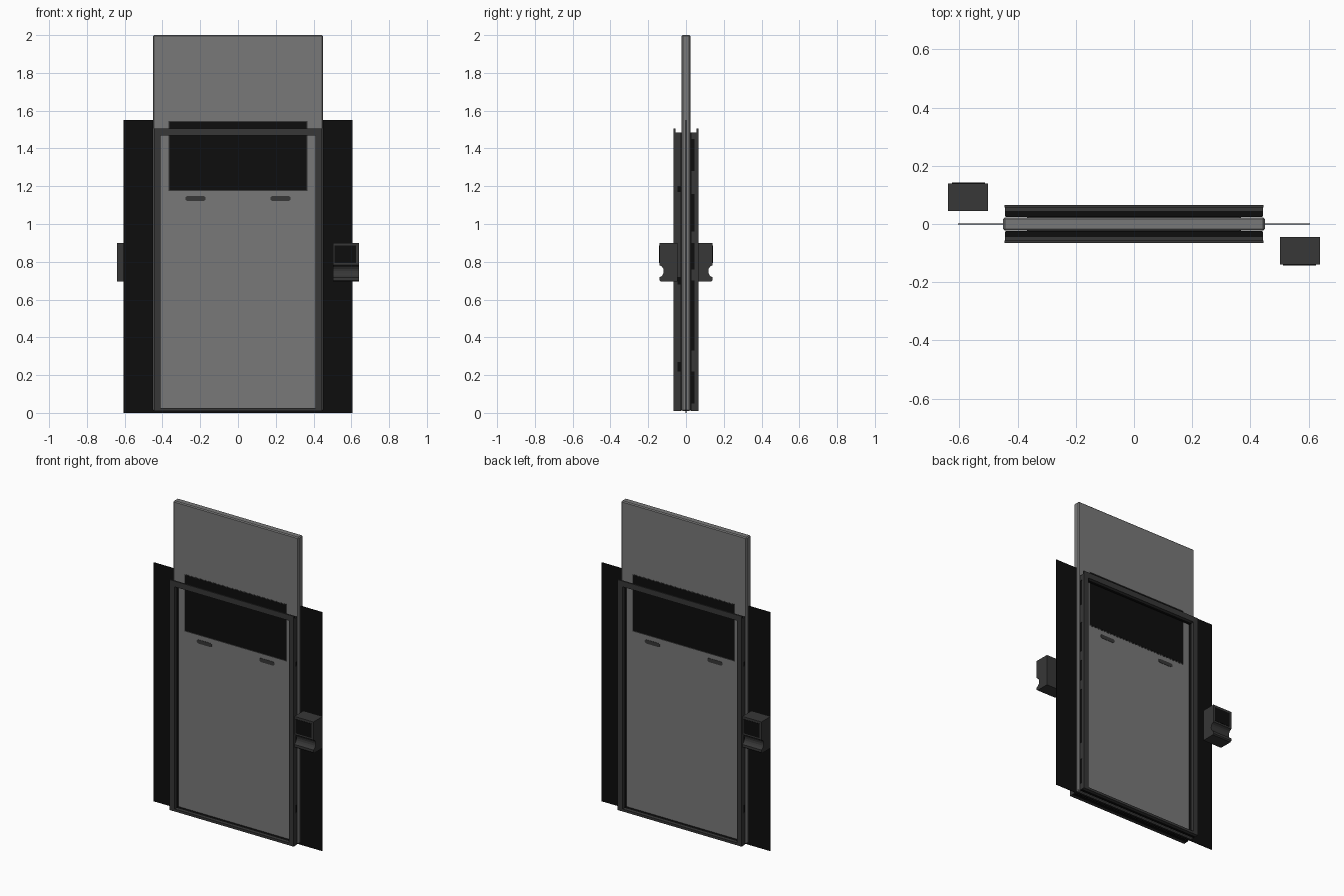
import bpy, bmesh, math
from mathutils import Matrix

if "Cube" in bpy.data.objects:
    bpy.data.objects.remove(bpy.data.objects["Cube"])


def material(name, v):
    m = bpy.data.materials.new(name)
    m.diffuse_color = (v, v, v, 1)
    m.use_nodes = True
    m.node_tree.nodes["Principled BSDF"].inputs["Base Color"].default_value = m.diffuse_color
    return m


DOOR = material("mid grey metal", 0.19)
TRIM = material("dark grey metal", 0.038)
BLACK = material("black", 0.004)
TURN = Matrix.Rotation(math.pi, 4, 'Z')


def finish(name, bm, mats, both=False):
    """Make an object; optionally add the copy for the back side."""
    bmesh.ops.recalc_face_normals(bm, faces=bm.faces)
    me = bpy.data.meshes.new(name)
    bm.to_mesh(me)
    bm.free()
    for m in mats:
        me.materials.append(m)
    for side in (("front", "back") if both else ("",)):
        ob = bpy.data.objects.new(f"{name}_{side}" if side else name, me)
        bpy.context.collection.objects.link(ob)
        if side == "back":
            ob.matrix_world = TURN
    return ob


def add_box(bm, x0, x1, y0, y1, z0, z1):
    r = bmesh.ops.create_cube(bm, size=1)
    bmesh.ops.scale(bm, vec=(x1 - x0, y1 - y0, z1 - z0), verts=r["verts"])
    bmesh.ops.translate(bm, vec=((x0 + x1) / 2, (y0 + y1) / 2, (z0 + z1) / 2), verts=r["verts"])


def box(name, dims, mat, both=False):
    bm = bmesh.new()
    add_box(bm, *dims)
    return finish(name, bm, [mat], both)


def prism(name, points, depth, matrix, mats, both=False):
    """Extrude a flat outline along its local z."""
    bm = bmesh.new()
    f = bm.faces.new([bm.verts.new((a, b, 0)) for a, b in points])
    r = bmesh.ops.extrude_face_region(bm, geom=[f])
    vs = [v for v in r["geom"] if isinstance(v, bmesh.types.BMVert)]
    bmesh.ops.translate(bm, vec=(0, 0, depth), verts=vs)
    bm.transform(matrix)
    return finish(name, bm, mats, both)


def ring(name, hw, top, y0, y1, mat):
    """Rectangular door surround with a shared opening."""
    bm = bmesh.new()
    outer = [(-hw, 0.01), (hw, 0.01), (hw, top), (-hw, top)]
    inner = [(-0.41, 0.026), (0.41, 0.026), (0.41, 1.468), (-0.41, 1.468)]
    loops = [[bm.verts.new((x, y, z)) for x, z in pts]
             for pts, y in ((outer, y0), (inner, y0), (inner, y1), (outer, y1))]
    for a, b in zip(loops, loops[1:] + loops[:1]):
        for i in range(4):
            j = (i + 1) % 4
            bm.faces.new((a[i], a[j], b[j], b[i]))
    return finish(name, bm, [mat], True)


# Thin wall sheet and raised sliding door
box("wall_sheet", (-0.605, 0.605, -0.002, 0.002, 0, 1.55), BLACK)
door = box("sliding_door", (-0.45, 0.45, -0.023, 0.023, 0.01, 2.0), DOOR)
bev = door.modifiers.new("edge_chamfer", 'BEVEL')
bev.width = 0.006
bev.segments = 1

# Window panes and slim rims, both faces
box("window_rim", (-0.367, 0.367, -0.0240, -0.022, 1.175, 1.546), TRIM, True)
box("window_pane", (-0.362, 0.362, -0.0250, -0.022, 1.181, 1.541), BLACK, True)

# Rounded grip slots under the window
for s in (-1, 1):
    pts = []
    for cx, start in ((0.042, -90), (-0.042, 90)):
        pts += [(s * 0.225 + cx + 0.0125 * math.cos(math.radians(start + a)),
                 1.135 + 0.0125 * math.sin(math.radians(start + a))) for a in range(0, 181, 30)]
    to_front = Matrix.Translation((0, -0.022, 0)) @ Matrix.Rotation(math.pi / 2, 4, 'X')
    prism("grip_slot_" + ("right" if s > 0 else "left"), pts, 0.003, to_front, [TRIM], True)

# Door surround: raised lip, body and black seal behind it
ring("frame_lip", 0.445, 1.505, -0.065, -0.056, TRIM)
ring("frame_body", 0.444, 1.485, -0.056, -0.045, TRIM)
ring("frame_seal", 0.441, 1.485, -0.045, -0.0235, BLACK)

# Side covers over the seal, broken by dark gaps
covers = {1: [(0.01, 0.22), (0.27, 0.68), (0.72, 1.17), (1.20, 1.485)],
          -1: [(0.01, 0.05), (0.22, 0.33), (0.70, 0.76), (0.90, 0.96), (1.16, 1.28), (1.45, 1.485)]}
bm = bmesh.new()
for s, spans in covers.items():
    for z0, z1 in spans:
        xs = sorted((s * 0.438, s * 0.444))
        add_box(bm, xs[0], xs[1], -0.045, -0.028, z0, z1)
finish("seal_side_covers", bm, [TRIM], True)

# Wall control unit: side profile (y, z) with a scooped hand groove
profile = [(-0.045, 0.695), (-0.045, 0.90), (-0.14, 0.90), (-0.14, 0.782)]
profile += [(-0.14 + 0.022 * math.sin(math.radians(a)), 0.75 + 0.03 * math.cos(math.radians(a)))
            for a in range(15, 166, 25)]
profile += [(-0.14, 0.718), (-0.14, 0.702), (-0.133, 0.695)]
to_x = Matrix(((0, 0, 1, 0.502), (1, 0, 0, 0), (0, 1, 0, 0), (0, 0, 0, 1)))
unit = prism("control_unit", profile, 0.138, to_x, [TRIM], True)
box("control_screen", (0.512, 0.626, -0.142, -0.138, 0.793, 0.885), BLACK, True)
